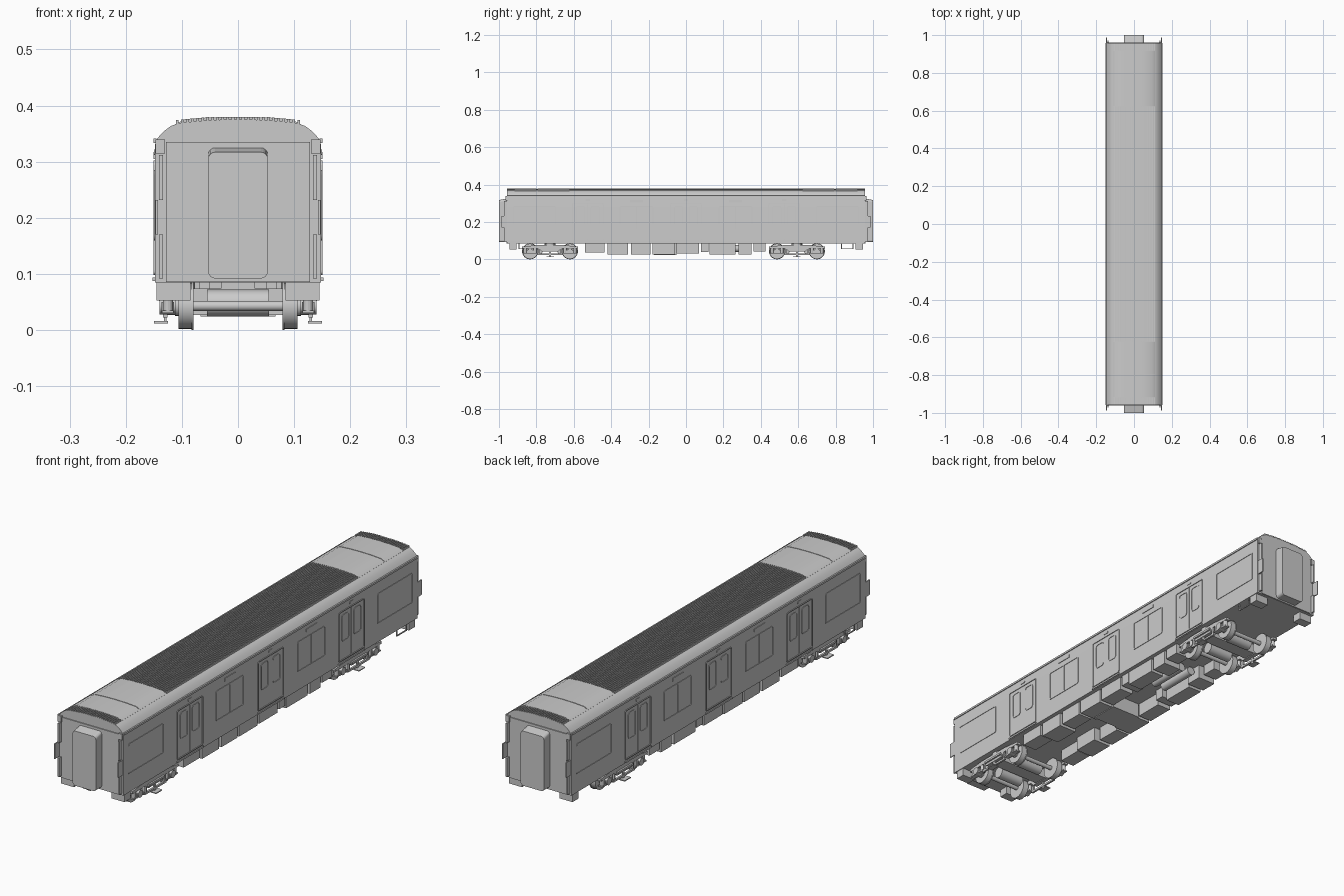
import bpy, bmesh, math

if "Cube" in bpy.data.objects:
    bpy.data.objects.remove(bpy.data.objects["Cube"])

def add_prism(bm, pts, axis, a, b, hole=None):
    """Extrude a 2D outline along an axis; an optional hole makes a frame."""
    def v(p, t):
        return bm.verts.new({'x': (t, p[0], p[1]), 'y': (p[0], t, p[1]), 'z': (p[0], p[1], t)}[axis])
    n = len(pts)
    A, B = [v(p, a) for p in pts], [v(p, b) for p in pts]
    for i in range(n):
        j = (i + 1) % n
        bm.faces.new((A[i], A[j], B[j], B[i]))
    if hole:
        C, D = [v(p, a) for p in hole], [v(p, b) for p in hole]
        for i in range(n):
            j = (i + 1) % n
            bm.faces.new((C[i], C[j], D[j], D[i]))
            bm.faces.new((A[i], A[j], C[j], C[i]))
            bm.faces.new((B[i], B[j], D[j], D[i]))
    else:
        bm.faces.new(A)
        bm.faces.new(B)

def finish(name, bm, smooth=False):
    bmesh.ops.recalc_face_normals(bm, faces=bm.faces)
    me = bpy.data.meshes.new(name)
    bm.to_mesh(me)
    bm.free()
    ob = bpy.data.objects.new(name, me)
    bpy.context.collection.objects.link(ob)
    if smooth:
        bpy.ops.object.select_all(action='DESELECT')
        ob.select_set(True)
        bpy.context.view_layer.objects.active = ob
        bpy.ops.object.shade_smooth_by_angle(angle=math.radians(25))
    return ob

def rect(x0, x1, y0, y1):
    return [(x0, y0), (x1, y0), (x1, y1), (x0, y1)]

def rrect(x0, x1, y0, y1, r, n=4):
    pts = []
    for k, (cx, cy) in enumerate([(x1 - r, y1 - r), (x0 + r, y1 - r), (x0 + r, y0 + r), (x1 - r, y0 + r)]):
        for i in range(n + 1):
            t = math.pi / 2 * (k + i / n)
            pts.append((cx + r * math.cos(t), cy + r * math.sin(t)))
    return pts

def circle(cx, cy, r, n=32):
    return [(cx + r * math.cos(2 * math.pi * i / n), cy + r * math.sin(2 * math.pi * i / n)) for i in range(n)]

def solids(name, parts, smooth=False):
    bm = bmesh.new()
    for p in parts:
        add_prism(bm, *p)
    return finish(name, bm, smooth)

def box(x0, x1, y0, y1, z0, z1):
    return (rect(x0, x1, y0, y1), 'z', z0, z1)

def frame(y0, y1, z0, z1, r, w, s, out=.150):
    return (rrect(y0, y1, z0, z1, r), 'x', s * .147, s * out,
            rrect(y0 + w, y1 - w, z0 + w, z1 - w, max(r - w, .002)))

def roof_z(x):
    return .3755 - .6 * x * x

# Body shell with curved roof
half = [(.148, .085), (.148, .325), (.147, .337), (.140, .346), (.130, .356), (.119, .364), (.105, .3688),
        (.08, .3717), (.055, .3737), (.028, .375)]
solids("body_shell", [(half + [(0, .3755)] + [(-x, z) for x, z in reversed(half)], 'y', -.957, .957)], True)

# Gutters along the roof edges
solids("roof_gutters", [(rect(s * .145, s * .151, .333, .341), 'y', -.957, .957) for s in (-1, 1)])

# Roof ribs: long central field and short ones at the ends
ribs = []
for i in range(25):
    x = -.108 + .216 * i / 24
    for y0, y1 in ((-.622, .622), (-.957, -.918), (.918, .957)):
        z = roof_z(x)
        ribs.append(box(x - .0024, x + .0024, y0, y1, z - .006, min(z + .0055, .380)))
solids("roof_ribs", ribs)

# Smooth roof covers beyond the ribs
cover = [(-.113, .362), (-.111, .367), (-.094, .376), (-.05, .379), (0, .380), (.05, .379),
         (.094, .376), (.111, .367), (.113, .362)]
solids("roof_covers", [(cover, 'y', s * a, s * b) for s in (-1, 1) for a, b in ((.624, .795), (.798, .916))], True)

# Doors and windows on both sides
door_parts, win_parts, trims = [], [], []
for s in (-1, 1):
    for c in (-.525, 0, .525):
        door_parts.append(frame(c - .084, c + .084, .098, .302, .008, .004, s, .151))
        door_parts.append((rect(c - .001, c + .001, .102, .298), 'x', s * .147, s * .1495))
        for d in (-.039, .039):
            door_parts.append(frame(c + d - .024, c + d + .024, .175, .285, .012, .003, s))
        trims.append((rect(c - .085, c + .085, .087, .094), 'x', s * .145, s * .152))
        trims.append((rrect(c - .012, c + .012, .312, .322, .003), 'x', s * .145, s * .150))
    for e in (-1, 1):
        win_parts.append(frame(e * .81 - .115, e * .81 + .115, .16, .285, .008, .004, s))
        win_parts.append(frame(e * .265 - .09, e * .265 + .09, .16, .285, .008, .004, s))
        win_parts.append((rect(e * .265 - .002, e * .265 + .002, .163, .282), 'x', s * .147, s * .1495))
        trims.append((rect(e * .265 - .035, e * .265 + .035, .305, .317), 'x', s * .145, s * .1505))
solids("side_doors", door_parts)
solids("side_windows", win_parts)
solids("side_trims", trims)

# Ends: gangway bellows, corner posts, plates and steps
for e, label in ((-1, "front"), (1, "rear")):
    bm = bmesh.new()
    add_prism(bm, rrect(-.053, .053, .092, .327, .012), 'y', e * .95, e * 1.0)
    for v in bm.verts:
        if abs(v.co.y) > .99 and v.co.z > .3:
            v.co.z -= .010
    finish(label + "_gangway", bm)
    parts = [box(-.128, .128, e * .955, e * .961, .086, .335)]
    for s in (-1, 1):
        for z0, z1 in ((.092, .17), (.232, .312)):
            parts.append(box(s * .134, s * .141, e * .95, e * .972, z0, z1))
        parts.append(box(s * .1425, s * .147, e * .94, e * .987, .17, .232))
        parts.append(box(s * .130, s * .147, e * .955, e * .964, .315, .340))
        parts.append(box(s * .085, s * .145, e * .905, e * .945, .053, .088))
    solids(label + "_end_fittings", parts)

# Wire step hoops, diagonally opposite
for s in (-1, 1):
    y0, y1 = s * .83, s * .895
    solids("step_hoop", [box(s * .138, s * .142, y0, y0 + s * .004, .055, .088),
                         box(s * .138, s * .142, y1 - s * .004, y1, .055, .088),
                         box(s * .138, s * .142, y0, y1, .055, .059)])

# Underfloor equipment: rows of boxes on both sides and a central case
gear = [box(-.067, .067, -.17, -.05, .024, .088)]
right_row = [(-.54, -.435, .037), (-.42, -.31, .027), (-.295, -.19, .027), (-.18, -.06, .027), (-.05, .07, .03),
             (.08, .12, .04), (.125, .265, .027), (.28, .35, .027), (.36, .425, .042)]
for s in (-1, 1):
    for i, (y0, y1, z) in enumerate(right_row):
        inner = .05 if i % 2 else .068
        gear.append(box(s * inner, s * .131, y0, y1, z, .088))
solids("underfloor_boxes", gear)
solids("air_tanks", [(circle(x, .058, .018, 20), 'y', .16, .33) for x in (-.025, .025)], True)

# Bogies
side_profile = [(-.15, .058), (-.06, .058), (-.045, .042), (.045, .042), (.06, .058), (.15, .058),
                (.15, .068), (.07, .076), (-.07, .076), (-.15, .068)]
for bc, label in ((-.727, "front"), (.593, "rear")):
    wheels, fr = [], []
    for ay in (bc - .1065, bc + .1065):
        wheels.append((circle(ay, .043, .009, 16), 'x', -.125, .125))
        for s in (-1, 1):
            wheels.append((circle(ay, .043, .041), 'x', s * .083, s * .106))
            wheels.append((circle(ay, .043, .043), 'x', s * .079, s * .083))
            wheels.append((circle(ay, .043, .018, 16), 'x', s * .1, s * .112))
            # axle boxes with springs
            wheels.append((circle(ay, .043, .015, 16), 'x', s * .112, s * .140))
            fr.append(box(s * .114, s * .136, ay - .020, ay + .020, .03, .05))
            for d in (-.026, .026):
                wheels.append((circle(s * .125, ay + d, .009, 12), 'z', .034, .064))
                fr.append(box(s * .115, s * .135, ay + d - .011, ay + d + .011, .03, .035))
    for s in (-1, 1):
        fr.append(([(bc + y, z) for y, z in side_profile], 'x', s * .114, s * .134))
        # air springs, dampers and collector shoe beams
        wheels.append((circle(s * .105, bc, .028, 20), 'z', .06, .088))
        fr.append(box(s * .134, s * .141, bc - .05, bc + .05, .052, .060))
        fr.append(box(s * .126, s * .134, bc - .07, bc + .07, .022, .030))
        for d in (-.06, .06):
            fr.append(box(s * .126, s * .134, bc + d - .004, bc + d + .004, .022, .06))
        fr.append(box(s * .125, s * .150, bc - .02, bc + .02, .012, .016))
        fr.append(box(s * .127, s * .132, bc - .006, bc + .006, .014, .045))
        # motors
        wheels.append((circle(bc + s * .062, .048, .024, 20), 'x', -.055, .055))
    fr.append(box(-.12, .12, bc - .028, bc + .028, .045, .074))
    fr.append(box(-.03, .03, bc - .03, bc + .03, .07, .088))
    solids(label + "_bogie_wheels", wheels, True)
    solids(label + "_bogie_frame", fr)
